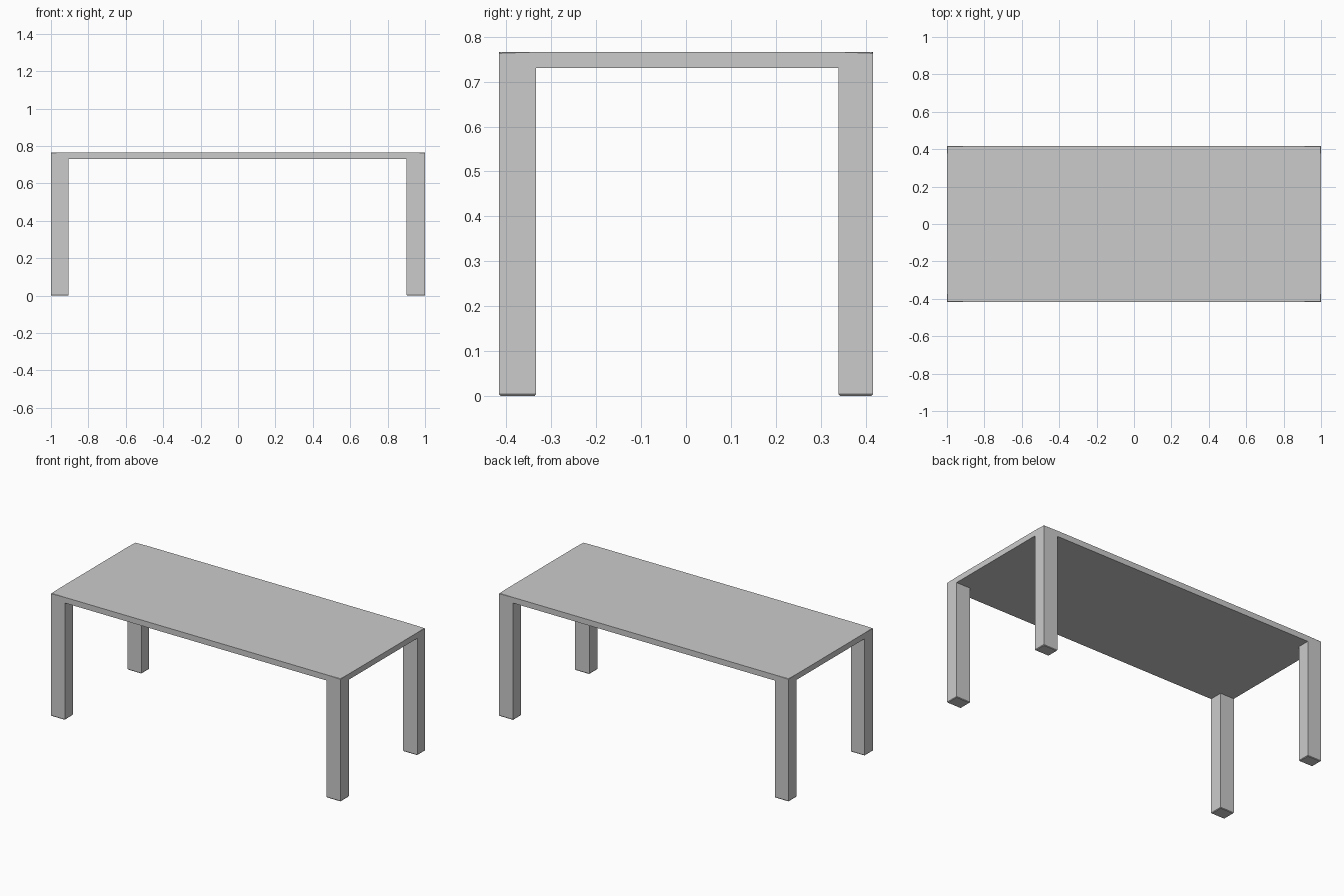
import bpy, bmesh

if "Cube" in bpy.data.objects:
    bpy.data.objects.remove(bpy.data.objects["Cube"])

X = [-1.0, -0.905, 0.902, 1.0]        # outer and inner leg faces, left to right
Y = [-0.416, -0.334, 0.34, 0.416]     # outer and inner leg faces, front to back
TOP, UNDER, FOOT = 0.766, 0.7305, 0.004
EDGE = 0.003                          # small softening of top edges and feet

bm = bmesh.new()

# Underside of the top: 3 x 3 panels whose corners become the legs
grid = [[bm.verts.new((x, y, UNDER)) for y in Y] for x in X]
panels = {}
for i in range(3):
    for j in range(3):
        panels[i, j] = bm.faces.new((grid[i][j], grid[i][j + 1],
                                     grid[i + 1][j + 1], grid[i + 1][j]))


def extrude(faces, z, inset=0.0):
    """Extrude faces to height z, optionally tapering them; returns the new faces."""
    result = bmesh.ops.extrude_face_region(bm, geom=faces)["geom"]
    verts = [g for g in result if isinstance(g, bmesh.types.BMVert)]
    cx = sum(v.co.x for v in verts) / len(verts)
    cy = sum(v.co.y for v in verts) / len(verts)
    for v in verts:
        v.co.x += inset if v.co.x < cx else -inset
        v.co.y += inset if v.co.y < cy else -inset
        v.co.z = z
    return [g for g in result if isinstance(g, bmesh.types.BMFace)]


# Legs, flush with the edges of the top, ending in slightly tapered feet
for i in (0, 2):
    for j in (0, 2):
        old = panels[i, j]
        leg_end = extrude([old], FOOT)
        foot_end = extrude(leg_end, 0.0, EDGE)
        for f in [old] + leg_end:
            if f.is_valid and f not in foot_end:
                bm.faces.remove(f)

# Outer rim and table surface
outline = ([grid[i][0] for i in range(4)] + [grid[3][j] for j in range(1, 4)]
           + [grid[i][3] for i in (2, 1, 0)] + [grid[0][j] for j in (2, 1)])
upper = [bm.verts.new((v.co.x, v.co.y, TOP)) for v in outline]
n = len(outline)
for k in range(n):
    m = (k + 1) % n
    bm.faces.new((outline[k], outline[m], upper[m], upper[k]))
surface = bm.faces.new(upper)

# Fine chamfer along the table surface
bmesh.ops.bevel(bm, geom=list(surface.edges), offset=EDGE, segments=1,
                affect='EDGES', profile=0.5)
bmesh.ops.recalc_face_normals(bm, faces=bm.faces[:])

# Merge coplanar panels so the legs run cleanly into the rim
bmesh.ops.dissolve_limit(bm, angle_limit=0.01, verts=bm.verts[:], edges=bm.edges[:])

mesh = bpy.data.meshes.new("table_frame")
bm.to_mesh(mesh)
bm.free()
bpy.context.collection.objects.link(bpy.data.objects.new("table_frame", mesh))
